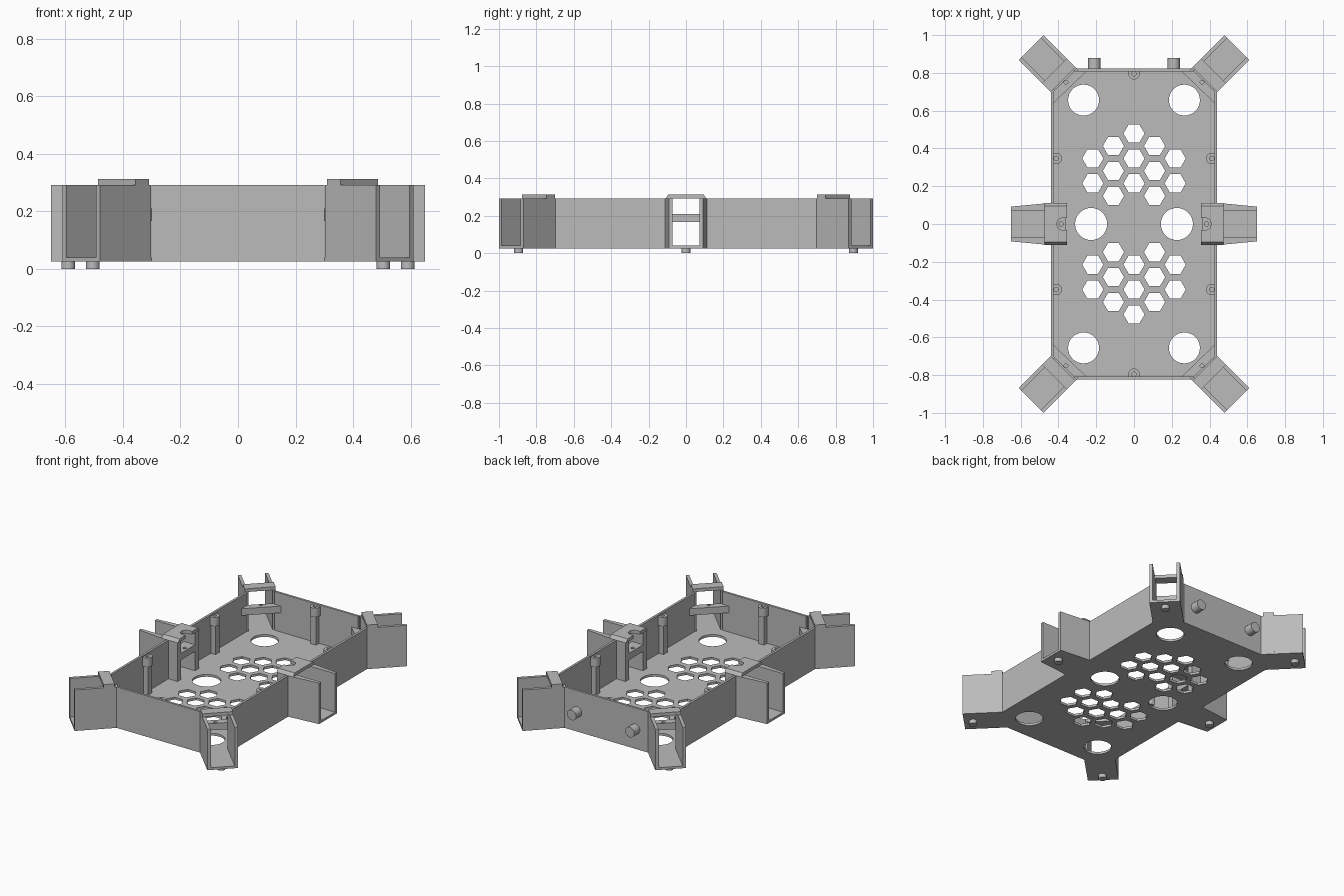
import bpy, bmesh, math

cube = bpy.data.objects.get("Cube")
if cube:
    bpy.data.objects.remove(cube, do_unlink=True)

grey = bpy.data.materials.new("plain grey")
grey.use_nodes = True
COLOR = (0.5, 0.5, 0.5, 1)
grey.diffuse_color = COLOR
grey.node_tree.nodes["Principled BSDF"].inputs["Base Color"].default_value = COLOR

BASE, FLOOR, RIM, TOP = 0.025, 0.04, 0.292, 0.313
BODY_X, BODY_Y = 0.44, 0.822
WALL = 0.015


def finish(obj):
    obj.data.materials.clear()
    obj.data.materials.append(grey)
    bpy.ops.object.select_all(action='DESELECT')
    obj.select_set(True)
    bpy.context.view_layer.objects.active = obj
    bpy.ops.object.shade_smooth_by_angle(angle=math.radians(30))
    return obj


def plate(name, outlines, z0, z1):
    """Extrude flat outlines; an outline inside another becomes a hole."""
    curve = bpy.data.curves.new(name, 'CURVE')
    curve.dimensions = '2D'
    curve.fill_mode = 'BOTH'
    curve.extrude = (z1 - z0) / 2
    for points in outlines:
        spline = curve.splines.new('POLY')
        spline.points.add(len(points) - 1)
        for p, (x, y) in zip(spline.points, points):
            p.co = (x, y, 0, 1)
        spline.use_cyclic_u = True
    temp = bpy.data.objects.new(name + "_outline", curve)
    bpy.context.collection.objects.link(temp)
    deps = bpy.context.evaluated_depsgraph_get()
    mesh = bpy.data.meshes.new_from_object(temp.evaluated_get(deps))
    bpy.data.objects.remove(temp, do_unlink=True)
    bpy.data.curves.remove(curve)
    bm = bmesh.new()
    bm.from_mesh(mesh)
    bmesh.ops.remove_doubles(bm, verts=bm.verts, dist=0.0001)
    bmesh.ops.translate(bm, verts=bm.verts, vec=(0, 0, (z0 + z1) / 2))
    bmesh.ops.recalc_face_normals(bm, faces=bm.faces)
    bm.to_mesh(mesh)
    bm.free()
    obj = bpy.data.objects.new(name, mesh)
    bpy.context.collection.objects.link(obj)
    return finish(obj)


def circle(cx, cy, r, n=32):
    return [(cx + r * math.cos(math.tau * i / n), cy + r * math.sin(math.tau * i / n))
            for i in range(n)]


def arc(cx, cy, r, start, end, n=14):
    angles = [math.radians(start + (end - start) * i / n) for i in range(n + 1)]
    return [(cx + r * math.cos(a), cy + r * math.sin(a)) for a in angles]


def rect(x0, x1, y0, y1):
    return [(x0, y0), (x1, y0), (x1, y1), (x0, y1)]


def flip(outlines, sx, sy):
    return [[(x * sx, y * sy) for x, y in o] for o in outlines]


def both_x(*outlines):
    return flip(outlines, 1, 1) + flip(outlines, -1, 1)


def both_y(*outlines):
    return flip(outlines, 1, 1) + flip(outlines, 1, -1)


def four(*outlines):
    return both_x(*both_y(*outlines))


# Floor: body and six arms in one outline, with round and hexagonal vents
quarter = [(0.65, 0.092), (BODY_X, 0.112), (BODY_X, 0.699), (0.61, 0.869),
           (0.479, 1.0), (0.301, BODY_Y)]
half = quarter + [(-x, y) for x, y in reversed(quarter)]
outline = half + [(x, -y) for x, y in reversed(half)]
vents = four(circle(0.267, 0.656, 0.082)) + both_x(circle(0.227, 0, 0.085))
for column in range(-2, 3):
    count = 3 if column % 2 == 0 else 2
    first = 0.215 if count == 3 else 0.149
    if abs(column) == 2:
        count = 2
    elif count == 2:
        count = 3
    for row in range(count):
        vents += both_y(circle(column * 0.109, first + row * 0.132, 0.056, 6))
plate("floor", [outline] + vents, BASE, FLOOR)

# Outer walls of the tray
plate("side_walls", four(rect(BODY_X - WALL, BODY_X, 0.112, 0.699)), FLOOR, RIM)
plate("end_walls", both_y(rect(-0.301, 0.301, BODY_Y - WALL, BODY_Y)), FLOOR, RIM)

# Side arms: open channels, inner posts, cross bar and notched bridge
plate("side_arm_walls",
      four([(0.65, 0.072), (0.65, 0.092), (BODY_X, 0.112), (BODY_X, 0.072)]), FLOOR, RIM)
plate("side_arm_posts", four(rect(0.36, BODY_X, 0.072, 0.11)), FLOOR, RIM)
plate("side_cross_bars",
      both_x(rect(0.36, BODY_X, -0.072, 0.072), circle(0.385, 0, 0.011, 16)), 0.166, 0.21)
notched = ([(0.475, -0.11), (0.475, 0.11), (0.355, 0.11), (0.355, 0.033)]
           + arc(0.375, 0, 0.033, 90, -90) + [(0.355, -0.033), (0.355, -0.11)])
bridges = plate("side_bridges", both_x(notched), RIM, TOP)
for v in bridges.data.vertices:
    if v.co.z > TOP - 0.001 and abs(v.co.y) > 0.1:
        v.co.y *= 0.86

# Corner arms, laid out along the diagonal: u outward, w across
ORIGIN_X, ORIGIN_Y = 0.3705, 0.7605
S = math.sqrt(0.5)


def diagonal(u0, u1, w0, w1):
    return [(ORIGIN_X + (u + w) * S, ORIGIN_Y + (u - w) * S)
            for u, w in rect(u0, u1, w0, w1)]


plate("corner_arm_walls",
      four(diagonal(-0.004, 0.246, 0.072, 0.0925), diagonal(-0.004, 0.246, -0.0925, -0.072)),
      FLOOR, RIM)
plate("corner_bridges", four(diagonal(0.006, 0.072, -0.0925, 0.0925)), RIM, TOP)
bar = [(0.426, 0.64), (0.426, 0.705), (0.315, 0.81), (0.25, 0.81)]
plate("corner_cross_bars", four(bar, circle(0.36, 0.75, 0.01, 16)), 0.166, 0.21)


# Screw bosses around the inside of the rim, each with a rib below
def boss(cx, cy, facing):
    a = math.radians(facing)
    back = 0.014

    def turn(points):
        return [(cx + x * math.cos(a) - y * math.sin(a),
                 cy + x * math.sin(a) + y * math.cos(a)) for x, y in points]
    head = turn([(-back, -0.03)] + arc(0, 0, 0.03, -90, 90) + [(-back, 0.03)])
    return head, circle(cx, cy, 0.012, 16), turn(rect(-back, 0.02, -0.02, 0.02))


heads, ribs = [], []
for cx, cy, facing in [(0.412, 0.347, 180), (0.412, -0.347, 180), (-0.412, 0.347, 0),
                       (-0.412, -0.347, 0), (0, 0.795, -90), (0, -0.795, 90)]:
    head, hole, rib = boss(cx, cy, facing)
    heads += [head, hole]
    ribs.append(rib)
plate("screw_bosses", heads, 0.225, 0.283)
plate("boss_ribs", ribs, FLOOR, 0.225)

# Feet under the arm ends
plate("feet", four(circle(0.505, 0.895, 0.024, 24)) + both_x(circle(0.59, 0, 0.024, 24)),
      0, BASE)

# Round pegs on the back wall
for side, x in (("left", 0.21), ("right", -0.21)):
    bpy.ops.mesh.primitive_cylinder_add(vertices=32, radius=0.033, depth=0.065,
                                        location=(x, 0.8475, 0.155),
                                        rotation=(math.pi / 2, 0, 0))
    peg = bpy.context.object
    peg.name = side + "_back_peg"
    finish(peg)
